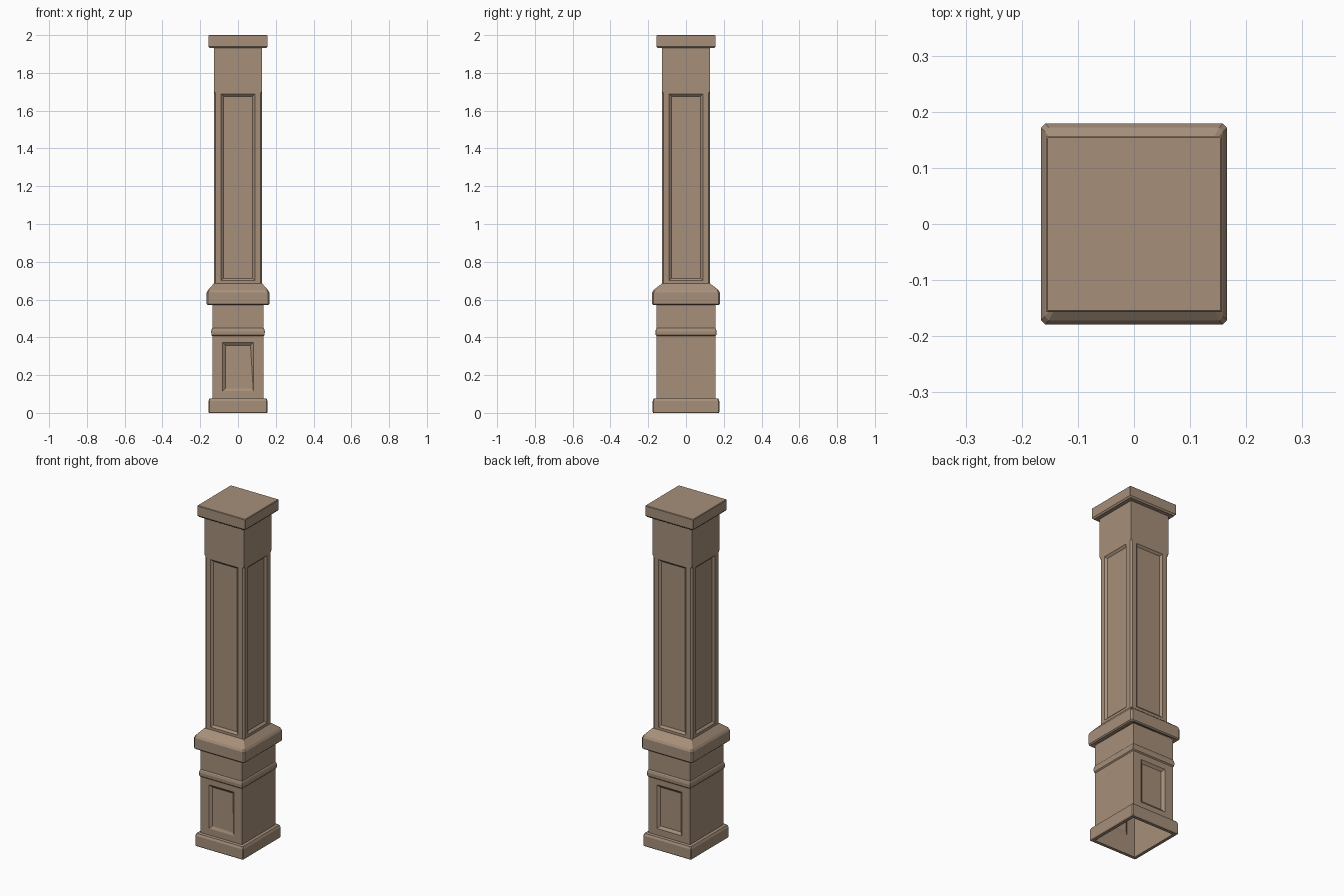
import bpy, bmesh
from mathutils import Vector

if "Cube" in bpy.data.objects:
    bpy.data.objects.remove(bpy.data.objects["Cube"])

paint = bpy.data.materials.new("tan_paint")
paint.diffuse_color = (0.38, 0.275, 0.195, 1)
paint.use_nodes = True
paint.node_tree.nodes["Principled BSDF"].inputs["Base Color"].default_value = paint.diffuse_color


def ring(bm, hx, hy, z, c):
    """Rectangle with corners cut by c, starting at the front face."""
    pts = [(-hx + c, -hy), (hx - c, -hy), (hx, -hy + c), (hx, hy - c),
           (hx - c, hy), (-hx + c, hy), (-hx, hy - c), (-hx, -hy + c)]
    return [bm.verts.new((x, y, z)) for x, y in pts]


def loft(rings, cap_top=False):
    """Skin a stack of (hx, hy, z, corner cut); returns faces by [level][side]."""
    bm = bmesh.new()
    loops = [ring(bm, *r) for r in rings]
    faces = []
    for a, b in zip(loops, loops[1:]):
        faces.append([bm.faces.new((a[i], a[(i + 1) % 8], b[(i + 1) % 8], b[i]))
                      for i in range(8)])
    if cap_top:
        bm.faces.new(loops[-1])
    return bm, faces


def panel(bm, face, n, hw, z0, z1, bevel, depth):
    """Replace a wall face by a frame around a sunken panel."""
    n = Vector(n)
    t = Vector((0, 0, 1)).cross(n)
    d = face.verts[0].co.dot(n)

    def rect(m, sink):
        return [bm.verts.new(t * u + n * (d - sink) + Vector((0, 0, z)))
                for u, z in ((-hw + m, z0 + m), (hw - m, z0 + m),
                             (hw - m, z1 - m), (-hw + m, z1 - m))]
    loops = [list(face.verts), rect(0, 0), rect(bevel, depth)]
    bm.faces.remove(face)
    for a, b in zip(loops, loops[1:]):
        for i in range(4):
            j = (i + 1) % 4
            bm.faces.new((a[i], a[j], b[j], b[i]))
    bm.faces.new(loops[2])
    return loops[2]


def finish(bm, name):
    bmesh.ops.remove_doubles(bm, verts=bm.verts, dist=1e-5)
    me = bpy.data.meshes.new(name)
    bm.to_mesh(me)
    bm.free()
    me.materials.append(paint)
    bpy.context.collection.objects.link(bpy.data.objects.new(name, me))


SIDES = {0: (0, -1, 0), 2: (1, 0, 0), 4: (0, 1, 0), 6: (-1, 0, 0)}
BX, BY = 0.135, 0.155      # pedestal half sizes
S = 0.128                  # shaft half size

# Plinth, open in the middle underneath
bm, _ = loft([(BX, BY, 0, 0), (0.153, 0.173, 0, 0.004), (0.157, 0.177, 0.006, 0.005),
              (0.157, 0.177, 0.062, 0.005), (0.151, 0.171, 0.075, 0.004),
              (BX, BY, 0.077, 0)])
finish(bm, "plinth")

# Hollow pedestal with front and back panels
bm, f = loft([(BX, BY, 0, 0), (BX, BY, 0.08, 0), (BX, BY, 0.41, 0), (BX, BY, 0.575, 0)])
for side in (0, 4):
    inner = panel(bm, f[1][side], SIDES[side], 0.081, 0.115, 0.373, 0.015, 0.012)
    if side == 0:          # skewed lower right corner of the front panel
        inner[1].co.x = 0.08
        inner[1].co.y = -BY + 0.001
finish(bm, "pedestal")

# Rounded band around the pedestal
bm, _ = loft([(BX, BY, 0.407, 0), (0.141, 0.161, 0.413, 0.002), (0.142, 0.162, 0.432, 0.002),
              (0.139, 0.159, 0.445, 0.002), (BX, BY, 0.45, 0)])
finish(bm, "pedestal_band")

# Collar with sloping top
bm, _ = loft([(BX, BY, 0.577, 0), (0.160, 0.173, 0.571, 0.006), (0.166, 0.179, 0.577, 0.008),
              (0.166, 0.179, 0.637, 0.008), (0.159, 0.172, 0.650, 0.007),
              (S, S, 0.685, 0)], True)
finish(bm, "collar")

# Shaft with chamfered corners and four long panels
C = 0.010
bm, f = loft([(S, S, 0.68, C), (S, S, 1.69, C), (S, S, 1.705, 0), (S, S, 1.94, 0)])
for side, n in SIDES.items():
    panel(bm, f[0][side], n, 0.089, 0.700, 1.688, 0.012, 0.011)
finish(bm, "shaft")

# Cap
bm, _ = loft([(S, S, 1.932, 0), (0.150, 0.150, 1.932, 0.001), (0.157, 0.157, 1.941, 0.002),
              (0.157, 0.157, 1.997, 0.002), (0.154, 0.154, 2.0, 0.001)], True)
finish(bm, "cap")
